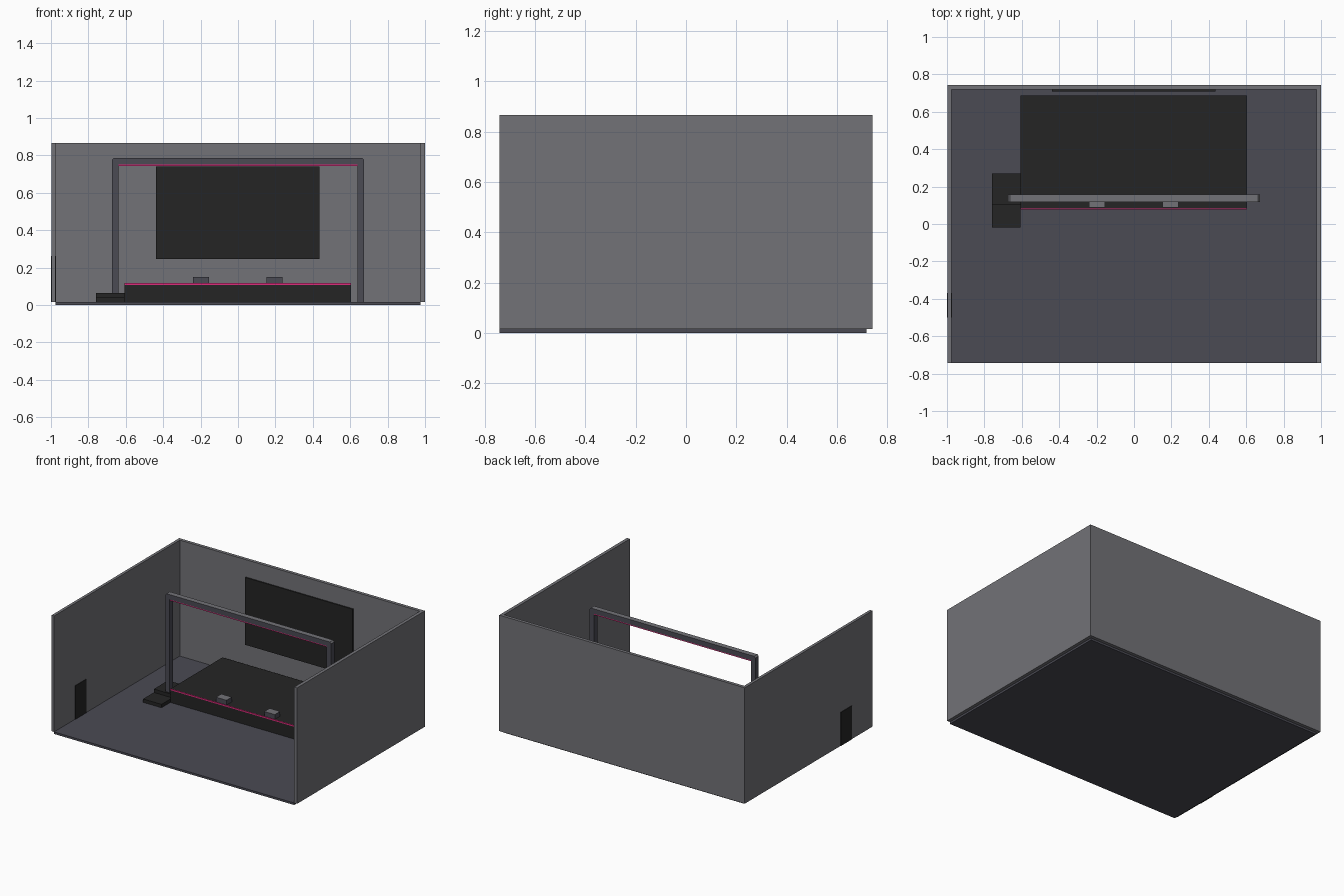
import bpy
import bmesh

cube = bpy.data.objects.get("Cube")
if cube:
    bpy.data.objects.remove(cube)


def material(name, rgb):
    m = bpy.data.materials.new(name)
    m.use_nodes = True
    col = (*rgb, 1)
    m.diffuse_color = col
    m.node_tree.nodes["Principled BSDF"].inputs["Base Color"].default_value = col
    return m


WALL = material("wall grey", (0.17, 0.17, 0.185))
DARK = material("dark slate", (0.069, 0.069, 0.088))
BLACK = material("matte black", (0.018, 0.018, 0.018))
PINK = material("neon pink", (0.72, 0.025, 0.2))


def prism(name, outline, y0, y1, mat, top=None):
    """Extrude an x-z outline from y0 to y1; upward faces may take a second colour."""
    bm = bmesh.new()
    face = bm.faces.new([bm.verts.new((x, y0, z)) for x, z in outline])
    ext = bmesh.ops.extrude_face_region(bm, geom=[face])
    moved = [g for g in ext["geom"] if isinstance(g, bmesh.types.BMVert)]
    bmesh.ops.translate(bm, verts=moved, vec=(0, y1 - y0, 0))
    bmesh.ops.recalc_face_normals(bm, faces=bm.faces)
    me = bpy.data.meshes.new(name)
    me.materials.append(mat)
    if top:
        me.materials.append(top)
        for f in bm.faces:
            f.material_index = int(f.normal.z > 0.5)
    bm.to_mesh(me)
    bm.free()
    ob = bpy.data.objects.new(name, me)
    bpy.context.collection.objects.link(ob)
    return ob


def box(name, x, y, z, mat, top=None):
    outline = [(x[0], z[0]), (x[1], z[0]), (x[1], z[1]), (x[0], z[1])]
    return prism(name, outline, y[0], y[1], mat, top)


FLOOR = 0.015
WALL_Z = (FLOOR, 0.867)
DECK = 0.115

# Room shell
box("floor", (-0.976, 0.976), (-0.742, 0.718), (0, FLOOR), DARK)
box("right_wall", (-0.997, -0.976), (-0.742, 0.742), WALL_Z, WALL)
box("left_wall", (0.976, 1.0), (-0.742, 0.742), WALL_Z, WALL)
box("back_wall", (-0.976, 0.976), (0.718, 0.742), WALL_Z, WALL)
box("door", (-1.0, -0.973), (-0.5, -0.37), (FLOOR, 0.262), BLACK)

# Stage, edge light and steps
box("stage", (-0.608, 0.605), (0.083, 0.688), (FLOOR, DECK), BLACK)
box("stage_edge_light", (-0.608, 0.605), (0.078, 0.083), (0.108, 0.118), PINK)
box("lower_step", (-0.758, -0.608), (-0.02, 0.105), (FLOOR, 0.04), BLACK)
box("upper_step", (-0.758, -0.608), (0.105, 0.27), (FLOOR, 0.065), BLACK)

# Floor speakers
for side, x in (("right", -0.198), ("left", 0.195)):
    box(side + "_floor_speaker", (x - 0.043, x + 0.043), (0.088, 0.15),
        (DECK, 0.15), DARK, WALL)

# Lighting frame with clipped upper corners
half = [(0.638, FLOOR), (0.674, FLOOR), (0.674, 0.775), (0.664, 0.786)]
mirrored = [(-x, z) for x, z in reversed(half)]
frame = half + mirrored + [(-0.638, 0.75), (0.638, 0.75)]
prism("lighting_frame", frame, 0.118, 0.157, DARK, WALL)
box("frame_light", (-0.638, 0.638), (0.12, 0.155), (0.742, 0.75), PINK)

# Screen on the back wall
box("screen", (-0.438, 0.435), (0.709, 0.718), (0.245, 0.74), BLACK)
